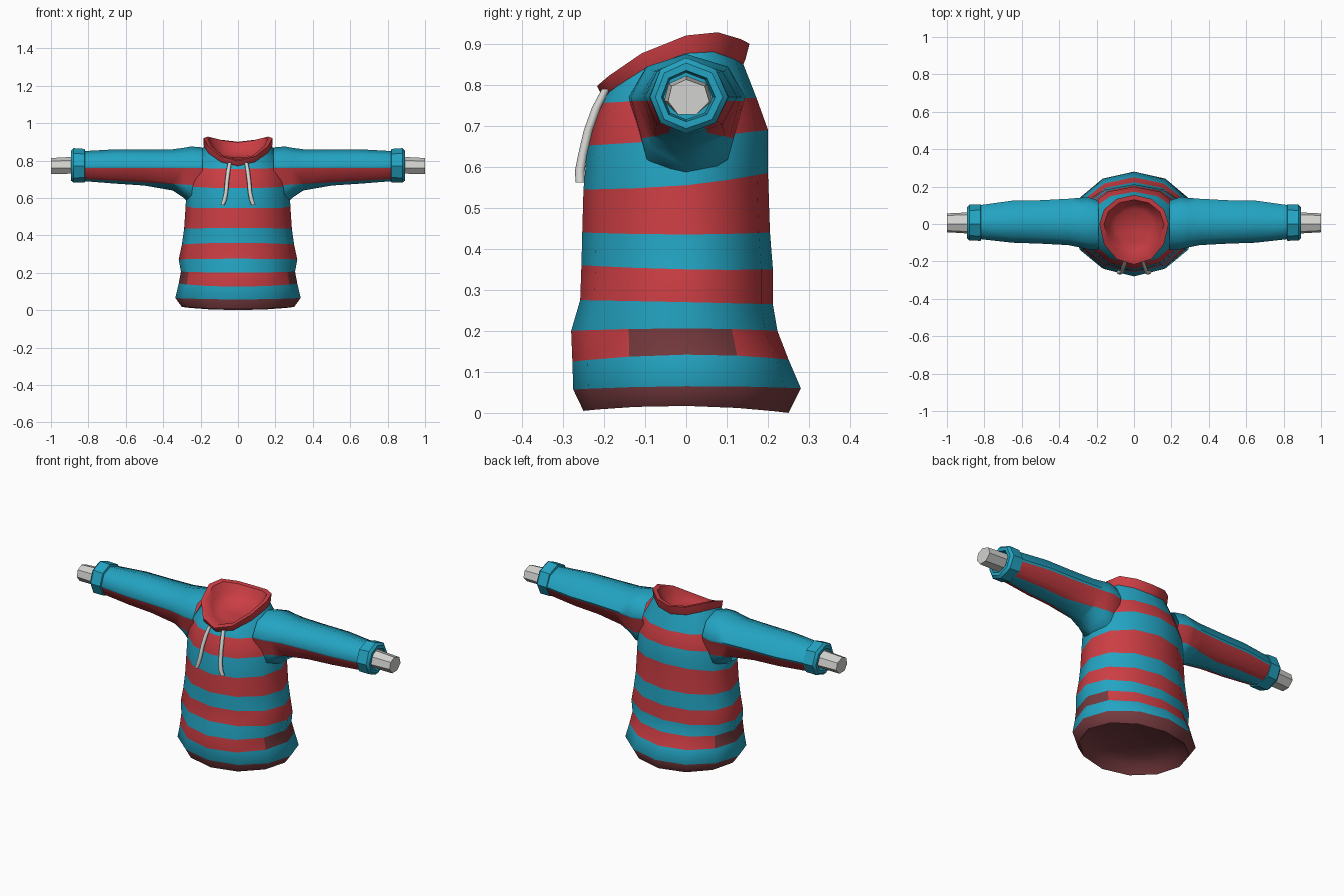
import bpy, bmesh, math
from mathutils import Vector

if "Cube" in bpy.data.objects:
    bpy.data.objects.remove(bpy.data.objects["Cube"])

COLOURS = [("teal", (0.017, 0.37, 0.54)), ("red", (0.60, 0.048, 0.057)),
           ("dark_red", (0.18, 0.042, 0.048)), ("light_grey", (0.65, 0.65, 0.63))]
TEAL, RED, DARK, GREY = range(4)
mats = []
for name, col in COLOURS:
    m = bpy.data.materials.new(name)
    m.diffuse_color = (*col, 1)
    m.use_nodes = True
    m.node_tree.nodes["Principled BSDF"].inputs["Base Color"].default_value = m.diffuse_color
    mats.append(m)


def loft(name, rings, colours, cap_start=False, cap_end=False, angle=50, paint=None):
    """Skin a row of rings; colours holds one material per band (or one for all)."""
    bm = bmesh.new()
    rows = [[bm.verts.new(p) for p in ring] for ring in rings]
    n = len(rows[0])
    if isinstance(colours, int):
        colours = [colours] * (len(rows) - 1)
    for a, b, c in zip(rows, rows[1:], colours):
        for i in range(n):
            j = (i + 1) % n
            bm.faces.new((a[i], a[j], b[j], b[i])).material_index = c
    if cap_start:
        bm.faces.new(rows[0][::-1]).material_index = colours[0]
    if cap_end:
        bm.faces.new(rows[-1]).material_index = colours[-1]
    bmesh.ops.recalc_face_normals(bm, faces=bm.faces)
    if paint:
        paint(bm)
    for f in bm.faces:
        f.smooth = True
    me = bpy.data.meshes.new(name)
    bm.to_mesh(me)
    bm.free()
    for m in mats:
        me.materials.append(m)
    me.set_sharp_from_angle(angle=math.radians(angle))
    ob = bpy.data.objects.new(name, me)
    bpy.context.collection.objects.link(ob)
    return ob


def level_ring(zf, zs, zb, rx, yf, yb, n=12):
    """Oval around z whose height differs at the front, sides and back."""
    pts = []
    for i in range(n):
        a = 2 * math.pi * i / n
        s = math.sin(a)
        z = zs + (zb - zf) / 2 * s + ((zf + zb) / 2 - zs) * s * s
        pts.append(Vector((rx * math.cos(a), (yb if s > 0 else yf) * s, z)))
    return pts


def arm_ring(x, yf, yb, zb, zt, n=8, zc=0.77):
    """Oval around the arm with separate front, back, bottom and top reach."""
    pts = []
    for i in range(n):
        a = 2 * math.pi * i / n
        s, c = math.sin(a), math.cos(a)
        pts.append(Vector((x, (yb if s > 0 else -yf) * s,
                           zc + ((zt - zc) if c > 0 else (zc - zb)) * c)))
    return pts


# Torso: recessed underside, flared hem, then rings on the stripe borders
torso_rings = [level_ring(*r) for r in [
    (0.08, 0.08, 0.08, 0.20, 0.17, 0.17),
    (0.05, 0.05, 0.05, 0.265, 0.22, 0.22),
    (0.005, 0.017, 0.0, 0.30, 0.25, 0.25),
    (0.057, 0.065, 0.06, 0.335, 0.275, 0.28),
    (0.125, 0.142, 0.13, 0.317, 0.277, 0.25),
    (0.20, 0.206, 0.20, 0.305, 0.28, 0.223),
    (0.275, 0.27, 0.265, 0.317, 0.258, 0.212),
    (0.36, 0.35, 0.35, 0.30, 0.255, 0.212),
    (0.44, 0.435, 0.44, 0.288, 0.253, 0.205),
    (0.545, 0.555, 0.585, 0.28, 0.25, 0.20),
    (0.652, 0.668, 0.69, 0.275, 0.24, 0.20),
    (0.755, 0.765, 0.768, 0.25, 0.213, 0.172),
    (0.775, 0.877, 0.855, 0.182, 0.198, 0.138)]]


def side_patches(bm):
    for f in bm.faces:
        c = f.calc_center_median()
        if f.material_index == RED and 0.1 < c.z < 0.22 and abs(c.y) < 0.1:
            f.material_index = DARK


loft("torso", torso_rings,
     [DARK, DARK, DARK, TEAL, RED, TEAL, RED, TEAL, RED, TEAL, RED, TEAL],
     cap_start=True, paint=side_patches)

# Collar: tilted band with a sunken bowl inside
loft("collar", [level_ring(*r) for r in [
    (0.765, 0.868, 0.845, 0.180, 0.195, 0.138),
    (0.775, 0.882, 0.862, 0.184, 0.206, 0.145),
    (0.797, 0.92, 0.90, 0.185, 0.217, 0.155),
    (0.805, 0.915, 0.897, 0.160, 0.185, 0.130),
    (0.795, 0.865, 0.86, 0.135, 0.145, 0.110),
    (0.80, 0.825, 0.83, 0.100, 0.095, 0.080)]], RED, cap_end=True)


def sleeve_stripe(bm):
    """Cut and colour a long stripe whose lower border rises to the cuff."""
    side = 1 if next(iter(bm.verts)).co.x > 0 else -1
    slope = 0.056
    for co, no in (((0, 0, 0.76), (0, 0, 1)),
                   ((side * 0.3, 0, 0.672), (-side * slope, 0, 1))):
        bmesh.ops.bisect_plane(bm, geom=bm.verts[:] + bm.edges[:] + bm.faces[:],
                               plane_co=co, plane_no=no, dist=1e-5)
    for f in bm.faces:
        c = f.calc_center_median()
        low = 0.672 + slope * (abs(c.x) - 0.3)
        f.material_index = RED if low < c.z < 0.76 else TEAL


for label, s in (("right", 1), ("left", -1)):
    # Sleeve, widening into the armpit
    loft("sleeve_" + label, [arm_ring(s * x, *r) for x, *r in [
        (0.19, -0.14, 0.125, 0.56, 0.87),
        (0.25, -0.135, 0.145, 0.555, 0.875),
        (0.29, -0.125, 0.14, 0.60, 0.868),
        (0.35, -0.113, 0.135, 0.64, 0.86),
        (0.50, -0.105, 0.127, 0.666, 0.86),
        (0.65, -0.10, 0.125, 0.676, 0.86),
        (0.83, -0.08, 0.10, 0.69, 0.85)]], TEAL, paint=sleeve_stripe)

    # Cuff with a hollow end
    loft("cuff_" + label, [arm_ring(s * x, *r) for x, *r in [
        (0.815, -0.075, 0.09, 0.70, 0.845),
        (0.82, -0.09, 0.105, 0.683, 0.862),
        (0.88, -0.088, 0.103, 0.681, 0.866),
        (0.893, -0.075, 0.09, 0.693, 0.853),
        (0.893, -0.06, 0.072, 0.71, 0.835),
        (0.855, -0.055, 0.065, 0.715, 0.83)]], TEAL, cap_end=True, angle=40)

    # Plain faceted wrist stub
    loft("wrist_" + label, [arm_ring(s * x, *r, n=7) for x, *r in [
        (0.84, -0.055, 0.066, 0.726, 0.822),
        (1.0, -0.045, 0.058, 0.723, 0.813)]], GREY,
        cap_start=True, cap_end=True, angle=30)

    # Drawstring hanging from the collar
    string = []
    for x, y, z, r in [(0.044, -0.195, 0.79, 0.010), (0.052, -0.218, 0.745, 0.011),
                       (0.059, -0.238, 0.69, 0.011), (0.064, -0.252, 0.63, 0.011),
                       (0.072, -0.259, 0.59, 0.012), (0.082, -0.258, 0.562, 0.011)]:
        string.append([Vector((s * x + r * math.cos(k * math.pi / 4),
                               y + r * math.sin(k * math.pi / 4), z)) for k in range(8)])
    loft("drawstring_" + label, string, GREY, cap_start=True, cap_end=True)
